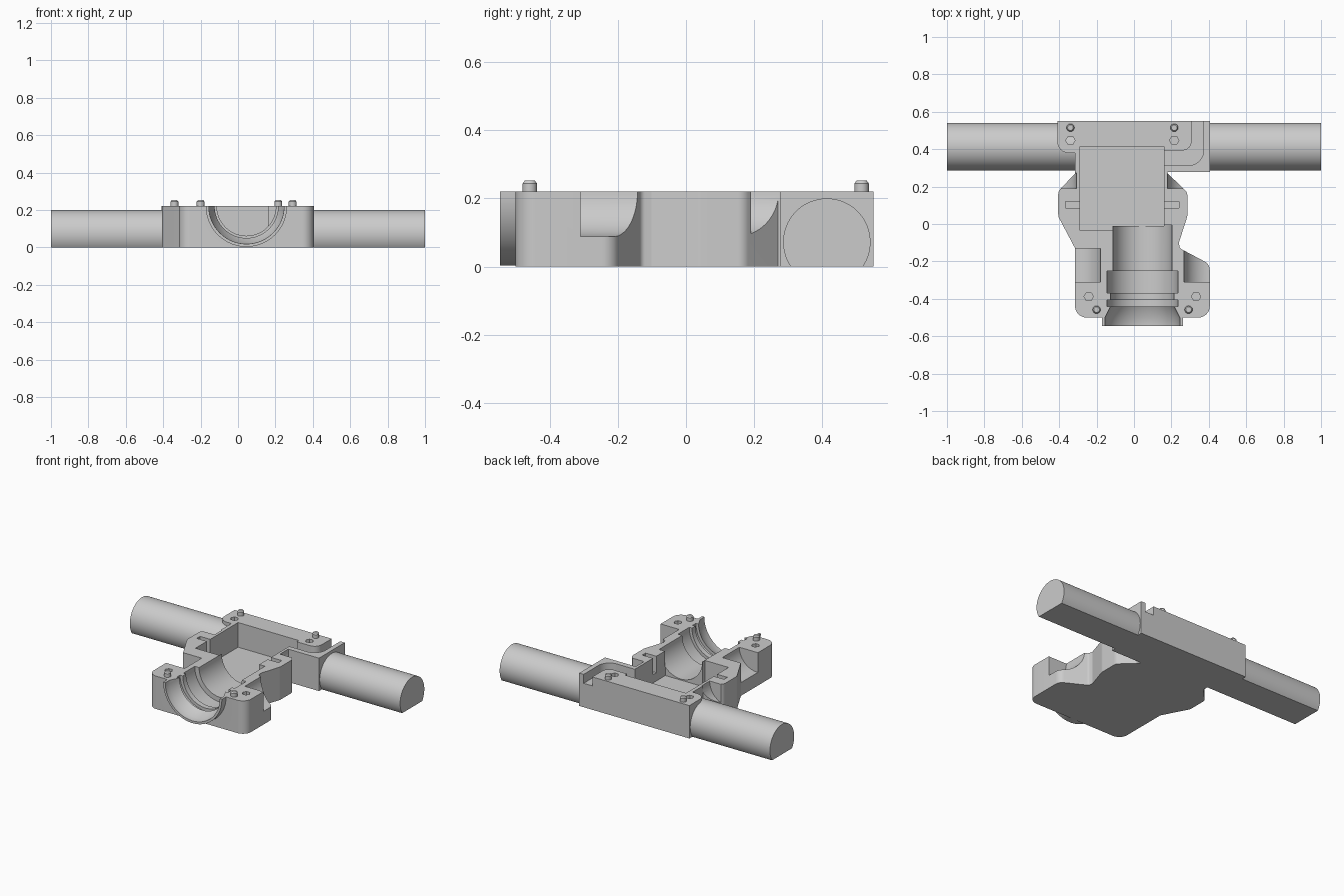
import bpy, bmesh, math
from mathutils import Vector, Matrix

cube = bpy.data.objects.get("Cube")
if cube:
    bpy.data.objects.remove(cube, do_unlink=True)

grey = bpy.data.materials.new("plain grey")
grey.use_nodes = True
grey.diffuse_color = (0.6, 0.6, 0.6, 1)
grey.node_tree.nodes["Principled BSDF"].inputs["Base Color"].default_value = grey.diffuse_color

TOP = 0.22           # height of the split face
BORE_X = 0.045       # centre line of the neck


def finish(name, bm):
    bmesh.ops.recalc_face_normals(bm, faces=bm.faces)
    mesh = bpy.data.meshes.new(name)
    bm.to_mesh(mesh)
    bm.free()
    mesh.materials.append(grey)
    ob = bpy.data.objects.new(name, mesh)
    bpy.context.collection.objects.link(ob)
    return ob


def rounded(corners):
    """Replace corners given as (x, y, radius) by arcs."""
    out = []
    for i, c in enumerate(corners):
        p = Vector(c[:2])
        if len(c) < 3:
            out.append(p)
            continue
        a = (Vector(corners[i - 1][:2]) - p).normalized()
        b = (Vector(corners[(i + 1) % len(corners)][:2]) - p).normalized()
        half = a.angle(b) / 2
        t = c[2] / math.tan(half)
        mid = p + (a + b).normalized() * c[2] / math.sin(half)
        s, e = p + a * t - mid, p + b * t - mid
        out += [mid + s.lerp(e, k / 8).normalized() * c[2] for k in range(9)]
    return out


def arc(cx, cy, r, start=0, end=360, n=64):
    steps = n if end - start == 360 else n + 1
    angles = [math.radians(start + (end - start) * k / n) for k in range(steps)]
    return [(cx + r * math.cos(a), cy + r * math.sin(a)) for a in angles]


def prism(name, points, axis, lo, hi):
    """Extrude a flat outline along x (y,z outline), y (x,z) or z (x,y)."""
    place = {"x": lambda u, v: (lo, u, v), "y": lambda u, v: (u, lo, v),
             "z": lambda u, v: (u, v, lo)}[axis]
    bm = bmesh.new()
    face = bm.faces.new([bm.verts.new(place(*p)) for p in points])
    ext = bmesh.ops.extrude_face_region(bm, geom=[face])
    step = Vector([(hi - lo) * (axis == k) for k in "xyz"])
    bmesh.ops.translate(bm, vec=step, verts=[g for g in ext["geom"] if isinstance(g, bmesh.types.BMVert)])
    return finish(name, bm)


def box(name, x0, x1, y0, y1, z0, z1):
    return prism(name, [(x0, y0), (x1, y0), (x1, y1), (x0, y1)], "z", z0, z1)


def lathe(name, profile, n=64):
    """Solid of revolution about the neck axis from (y, radius) pairs."""
    bm = bmesh.new()
    rings = [[bm.verts.new((u, y, v)) for u, v in arc(BORE_X, TOP, r, n=n)] for y, r in profile]
    for p, q in zip(rings, rings[1:]):
        for k in range(n):
            j = (k + 1) % n
            bm.faces.new((p[k], p[j], q[j], q[k]))
    bm.faces.new(rings[0])
    bm.faces.new(rings[-1])
    return finish(name, bm)


def combine(target, tool, operation="DIFFERENCE"):
    mod = target.modifiers.new("cut", "BOOLEAN")
    mod.operation, mod.object, mod.solver = operation, tool, "EXACT"
    bpy.context.view_layer.objects.active = target
    bpy.ops.object.modifier_apply(modifier=mod.name)
    bpy.data.objects.remove(tool, do_unlink=True)


# Housing shell outline, counter-clockwise from the front left corner
shell = prism("housing_shell", rounded([
    (-0.315, -0.50, 0.06), (0.405, -0.50, 0.06), (0.405, -0.215, 0.05), (0.245, -0.13, 0.02),
    (0.24, -0.10, 0.01), (0.285, 0.04, 0.05), (0.285, 0.17, 0.04), (0.18, 0.27),
    (0.18, 0.277), (0.405, 0.277), (0.405, 0.55), (-0.41, 0.55),
    (-0.41, 0.38, 0.06), (-0.315, 0.38), (-0.315, 0.27), (-0.405, 0.175, 0.04),
    (-0.405, 0.04, 0.04), (-0.315, -0.13)]), "z", 0, TOP)

# Half-round lip at the neck opening
combine(shell, prism("lip", arc(BORE_X, TOP, 0.217, 180, 360), "y", -0.545, -0.47), "UNION")

# Stepped neck bore
combine(shell, lathe("bore", [
    (-0.56, 0.202), (-0.50, 0.20), (-0.44, 0.17), (-0.44, 0.19), (-0.405, 0.19), (-0.405, 0.17),
    (-0.37, 0.17), (-0.37, 0.19), (-0.25, 0.19), (-0.25, 0.158), (-0.005, 0.158)]))

# Main pocket
combine(shell, prism("pocket", [
    (-0.29, -0.035), (-0.115, -0.035), (-0.115, -0.01), (0.16, -0.01),
    (0.16, 0.415), (-0.29, 0.415)], "z", 0.055, 0.3))

# Side slots in the pocket walls
for x0, x1 in ((-0.365, -0.28), (0.15, 0.24)):
    combine(shell, box("slot", x0, x1, 0.085, 0.12, 0.11, 0.3))

# Curved cable channel in the back corner
combine(shell, prism("channel", rounded([
    (0.372, 0.57), (0.372, 0.313, 0.08), (0.15, 0.313), (0.15, 0.393),
    (0.308, 0.393, 0.05), (0.308, 0.57)]), "z", 0.16, 0.3))

# Round scoops giving access to the screws
for x, y0, y1 in ((-0.31, -0.31, -0.13), (0.40, -0.31, -0.12), (-0.44, 0.19, 0.272), (0.31, 0.19, 0.272)):
    combine(shell, prism("scoop", arc(x, TOP, 0.132), "y", y0, y1))

# Hexagonal sockets
for x, y in ((-0.34, 0.447), (0.215, 0.447), (-0.242, -0.388), (0.332, -0.388)):
    combine(shell, prism("socket", arc(x, y, 0.025, n=6), "z", 0.19, 0.3))

parts = [shell]

# Locating pegs with chamfered tips
for i, (x, y) in enumerate(((-0.34, 0.515), (0.215, 0.515), (-0.20, -0.458), (0.292, -0.458))):
    bm = bmesh.new()
    for r1, r2, z0, h in ((0.021, 0.021, 0.2, 0.044), (0.021, 0.015, 0.244, 0.008)):
        bmesh.ops.create_cone(bm, cap_ends=True, segments=32, radius1=r1, radius2=r2, depth=h,
                              matrix=Matrix.Translation((x, y, z0 + h / 2)))
    parts.append(finish(f"locating_peg_{i + 1}", bm))

# Round handlebars with a flat underside
tilt = math.degrees(math.asin(0.072 / 0.128))
section = arc(0.413, 0.072, 0.128, -tilt, 180 + tilt)
parts.append(prism("right_bar", section, "x", -1, -0.305))
parts.append(prism("left_bar", section, "x", 0.4, 1))

bpy.ops.object.select_all(action="DESELECT")
for ob in parts:
    ob.select_set(True)
bpy.context.view_layer.objects.active = shell
bpy.ops.object.shade_smooth_by_angle(angle=math.radians(25))
